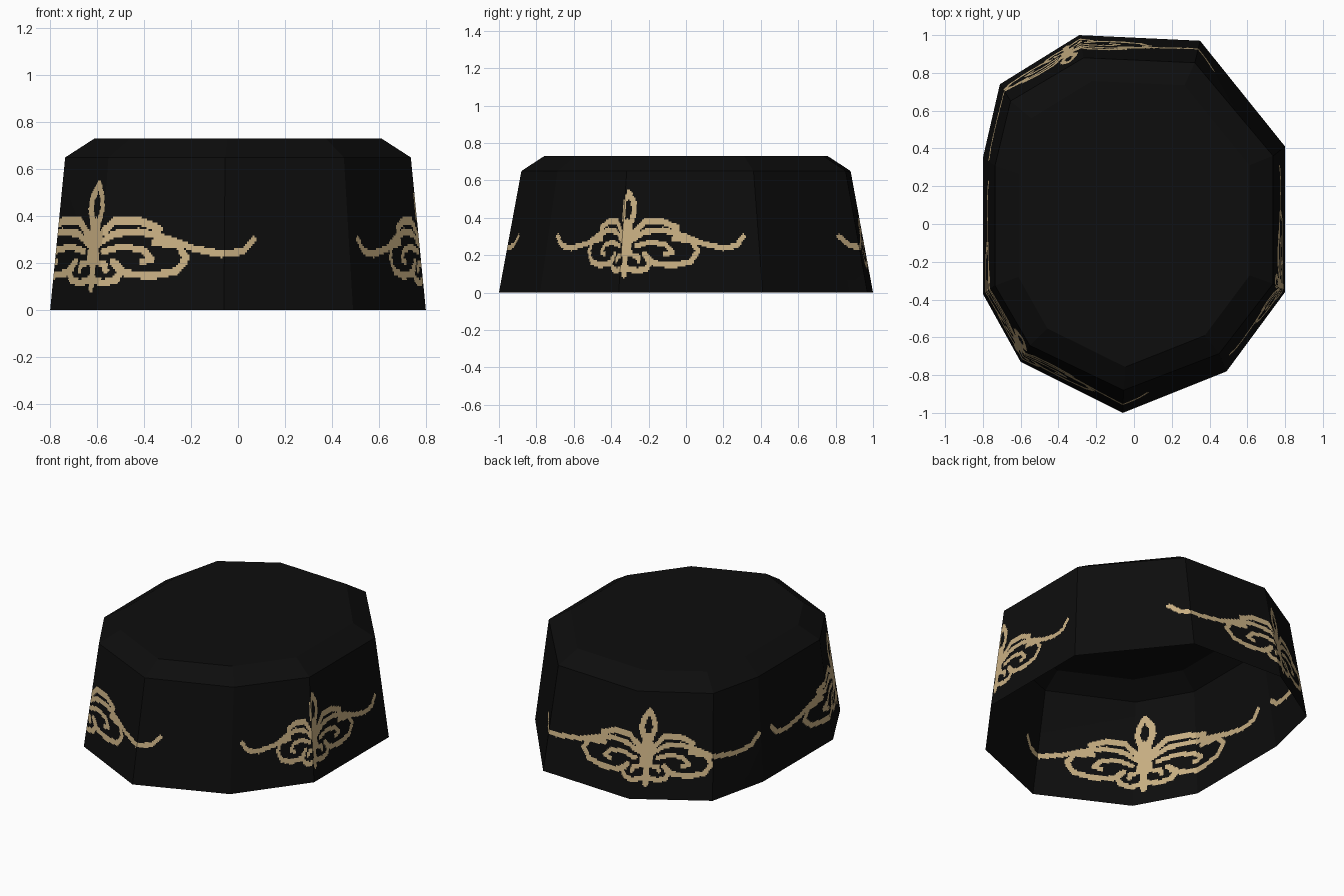
import bpy, bmesh, math
from mathutils import Vector

if "Cube" in bpy.data.objects:
    bpy.data.objects.remove(bpy.data.objects["Cube"])

def material(name, rgb):
    m = bpy.data.materials.new(name)
    m.diffuse_color = (*rgb, 1)
    m.use_nodes = True
    m.node_tree.nodes["Principled BSDF"].inputs["Base Color"].default_value = m.diffuse_color
    return m

BLACK = material("black felt", (0.004, 0.004, 0.004))
GOLD = material("gold thread", (0.58, 0.43, 0.225))

# Ten-sided brim outline, anticlockwise
OUTLINE = [Vector(p) for p in [(-.8, -.37), (-.6, -.73), (-.06, -1), (.49, -.78), (.8, -.36),
                               (.8, .41), (.35, .97), (-.29, 1), (-.71, .74), (-.8, .35)]]
MID_Z, TOP_Z = 0.65, 0.73
MID, TOP = (.92, .88), (.765, .757)

# Ornament strokes, right half: (half width, (u, z) points); u = 1 is the edge of the scrolls
STROKES = [
    (.015, [(.05, .27), (.25, .325), (.5, .335), (.78, .305), (1.05, .262), (1.35, .238), (1.56, .25), (1.67, .3)]),
    (.017, [(.08, .31), (.25, .38), (.5, .38), (.7, .345)]),              # upper leaf
    (.016, [(.65, .29), (.9, .275), (.98, .22), (.88, .165), (.65, .145), (.4, .155), (.3, .18)]),
    (.014, [(.15, .25), (.35, .272), (.55, .255), (.64, .215), (.54, .205)]),  # inner curl
    (.016, [(.03, .13), (.18, .115), (.3, .13), (.35, .17), (.26, .205)]),     # bottom lobe
    (.013, [(.1, .2), (.17, .2), (.19, .17)]),
    (.018, [(0, .535), (.08, .48), (.095, .43), (.05, .37), (0, .36)]),   # centre petal
    (.035, [(0, .36), (.02, .22)]),                                       # stem
    (.018, [(0, .22), (0, .095)]),
]
# Ornament positions along the outline: left tip, left scroll, centre, right scroll, right tip
ORNAMENTS = [(-.62, -.27, .345, .84, 1.17),
             (1.665, 1.90, 2.15, 2.565, 2.825),
             (3.47, 3.88, 4.35, 4.75, 5.15)]
U = (-1.7, -1, 0, 1, 1.7)
U_SCALE = 0.48
SEGMENTS = [(w, Vector((a[0] * U_SCALE, a[1])), Vector((b[0] * U_SCALE, b[1])))
            for w, pts in STROKES for a, b in zip(pts, pts[1:])]

def ornament_u(s):
    """Distance along the outline -> ornament coordinate, or None."""
    for knots in ORNAMENTS:
        for v in (s, s - PERIMETER):
            for k in range(4):
                if knots[k] <= v < knots[k + 1]:
                    f = (v - knots[k]) / (knots[k + 1] - knots[k])
                    return abs(U[k] + f * (U[k + 1] - U[k]))
    return None

def is_gold(u, z):
    p = Vector((u * U_SCALE, z))
    for w, a, b in SEGMENTS:
        d = b - a
        t = max(0, min(1, (p - a).dot(d) / d.length_squared))
        if (p - a - d * t).length_squared < w * w:
            return True
    return False

# Fine columns around the outline, with their distance along it
STEP = 0.009
columns, PERIMETER = [], 0.0
for i, a in enumerate(OUTLINE):
    b = OUTLINE[(i + 1) % len(OUTLINE)]
    length = (b - a).length
    n = round(length / STEP)
    columns += [(a.lerp(b, k / n), PERIMETER + length * (k + .5) / n) for k in range(n)]
    PERIMETER += length

def ring(bm, points, z, scale):
    return [bm.verts.new((p.x * scale[0], p.y * scale[1], z)) for p in points]

def skin(bm, lower, upper):
    n = len(lower)
    return [bm.faces.new((lower[i], lower[(i + 1) % n], upper[(i + 1) % n], upper[i])) for i in range(n)]

def finish(bm, name):
    me = bpy.data.meshes.new(name)
    bm.to_mesh(me)
    bm.free()
    me.materials.append(BLACK)
    me.materials.append(GOLD)
    ob = bpy.data.objects.new(name, me)
    bpy.context.collection.objects.link(ob)
    return ob

# Side wall: open shell, gold cells where a stroke passes
bm = bmesh.new()
heights = [0] + [.066 + STEP * i for i in range(56)] + [MID_Z]
us = [ornament_u(s) for _, s in columns]
previous = None
for j, z in enumerate(heights):
    f = z / MID_Z
    current = ring(bm, [p for p, _ in columns], z, [1 + (m - 1) * f for m in MID])
    if previous:
        zc = (z + heights[j - 1]) / 2
        for face, u in zip(skin(bm, previous, current), us):
            if u is not None and 1 < j < len(heights) - 1 and is_gold(u, zc):
                face.material_index = 1
    previous = current
finish(bm, "hat_wall")

# Crown: chamfer and flat top
bm = bmesh.new()
low = ring(bm, OUTLINE, MID_Z, MID)
high = ring(bm, OUTLINE, TOP_Z, TOP)
skin(bm, low, high)
bm.faces.new(high)
finish(bm, "hat_crown")
